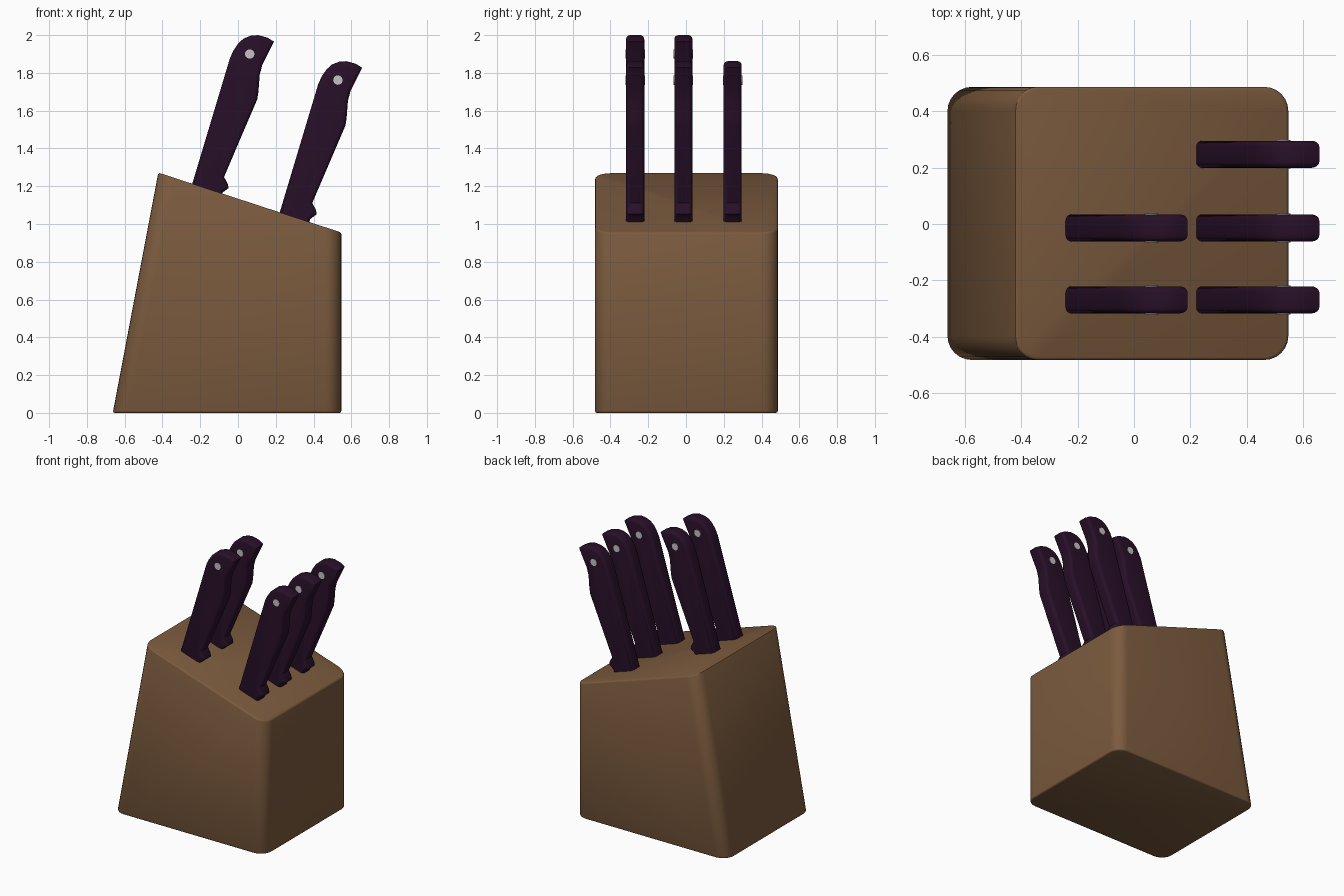
import bpy, bmesh, math
from mathutils import Vector

if "Cube" in bpy.data.objects:
    bpy.data.objects.remove(bpy.data.objects["Cube"])


def material(name, rgb):
    m = bpy.data.materials.new(name)
    m.diffuse_color = (*rgb, 1)
    m.use_nodes = True
    m.node_tree.nodes["Principled BSDF"].inputs["Base Color"].default_value = m.diffuse_color
    return m


WOOD = material("brown wood", (0.20, 0.104, 0.048))
GRIP = material("dark plum", (0.021, 0.005, 0.021))
STEEL = material("light steel", (0.55, 0.55, 0.55))


def finish(bm, name, mat, angle):
    bmesh.ops.recalc_face_normals(bm, faces=bm.faces)
    me = bpy.data.meshes.new(name)
    bm.to_mesh(me)
    bm.free()
    ob = bpy.data.objects.new(name, me)
    bpy.context.collection.objects.link(ob)
    me.materials.append(mat)
    bpy.ops.object.select_all(action='DESELECT')
    ob.select_set(True)
    bpy.context.view_layer.objects.active = ob
    bpy.ops.object.shade_smooth_by_angle(angle=math.radians(angle))
    return ob


def prism(profile, y0, y1):
    """Extrude an (x, z) outline along y."""
    bm = bmesh.new()
    face = bm.faces.new([bm.verts.new((x, y0, z)) for x, z in profile])
    geo = bmesh.ops.extrude_face_region(bm, geom=[face])["geom"]
    for v in geo:
        if isinstance(v, bmesh.types.BMVert):
            v.co.y = y1
    bmesh.ops.recalc_face_normals(bm, faces=bm.faces)
    return bm


# Block: slanted prism, large rounding on upright edges, small on the rims
bm = prism([(-0.663, 0), (0.547, 0), (0.547, 0.955), (-0.422, 1.272)], -0.482, 0.486)
upright = [e for e in bm.edges if abs(e.verts[0].co.z - e.verts[1].co.z) > 0.6]
bmesh.ops.bevel(bm, geom=upright, offset=0.085, segments=6, profile=0.5, affect='EDGES')
bm.normal_update()
rims = [e for e in bm.edges if any(abs(f.normal.z) > 0.8 for f in e.link_faces)]
bmesh.ops.bevel(bm, geom=rims, offset=0.01, segments=2, profile=0.5, affect='EDGES')
finish(bm, "knife_block", WOOD, 50)

# Handle outline in the rear row, its foot sunk slightly into the block
OUTLINE = [(-0.258, 1.16), (-0.1, 1.11), (-0.085, 1.164), (-0.05, 1.190), (-0.054, 1.212),
           (-0.074, 1.249), (0.102, 1.66), (0.108, 1.70), (0.115, 1.79), (0.128, 1.84),
           (0.19, 1.966), (0.155, 1.987), (0.106, 2.0), (0.068, 1.997),
           (0.030, 1.982), (0.002, 1.957), (-0.022, 1.922), (-0.042, 1.880)]
HALF = 0.048
RIVET = (0.062, 1.90)


def knife(row, y, n):
    dx, dz = (0.467, -0.138) if row == "front" else (0, 0)
    bm = prism([(x + dx, z + dz) for x, z in OUTLINE], y - HALF, y + HALF)
    caps = [e for e in bm.edges if abs(e.verts[0].co.y - e.verts[1].co.y) < 1e-5]
    bmesh.ops.bevel(bm, geom=caps, offset=0.022, segments=4, profile=0.5, affect='EDGES')
    finish(bm, f"{row}_handle_{n}", GRIP, 50)
    # Rivet passing through the handle
    bpy.ops.mesh.primitive_cylinder_add(vertices=20, radius=0.025, depth=2 * HALF + 0.006,
                                        location=(RIVET[0] + dx, y, RIVET[1] + dz),
                                        rotation=(math.pi / 2, 0, 0))
    ob = bpy.context.object
    ob.name = f"{row}_rivet_{n}"
    ob.data.materials.append(STEEL)
    bpy.ops.object.shade_smooth_by_angle(angle=math.radians(40))


# Two knives in the rear row, three in the front row
LANES = [-0.269, -0.014, 0.247]
for n, y in enumerate(LANES):
    knife("front", y, n + 1)
    if n < 2:
        knife("rear", y, n + 1)
